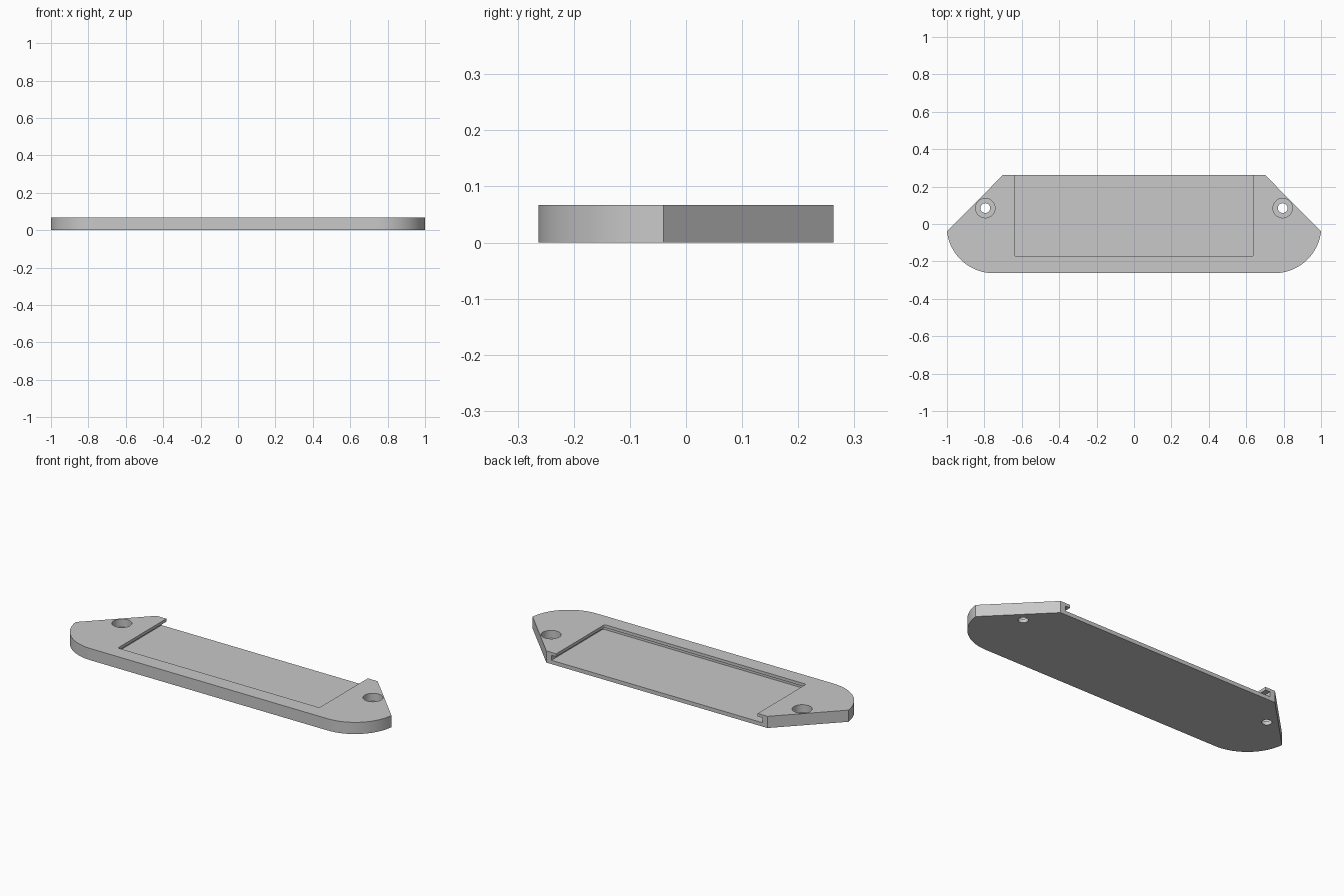
import bpy, bmesh, math

if "Cube" in bpy.data.objects:
    bpy.data.objects.remove(bpy.data.objects["Cube"], do_unlink=True)

HEIGHT, FLOOR, LIP = 0.067, 0.022, 0.05
BACK, FRONT = 0.263, -0.263

grey = bpy.data.materials.new("light grey")
grey.use_nodes = True
grey.diffuse_color = (0.58, 0.58, 0.58, 1)
grey.node_tree.nodes["Principled BSDF"].inputs["Base Color"].default_value = (0.58, 0.58, 0.58, 1)


def arc(cx, cy, r, start, end, steps):
    angles = [math.radians(start + (end - start) * i / steps) for i in range(steps + 1)]
    return [(cx + r * math.cos(a), cy + r * math.sin(a)) for a in angles]


def prism(name, outline, z0, z1):
    """Extrude a counter-clockwise outline from z0 to z1."""
    bm = bmesh.new()
    face = bm.faces.new([bm.verts.new((x, y, z0)) for x, y in outline])
    top = bmesh.ops.extrude_face_region(bm, geom=[face])["geom"]
    bmesh.ops.translate(bm, vec=(0, 0, z1 - z0),
                        verts=[v for v in top if isinstance(v, bmesh.types.BMVert)])
    bmesh.ops.recalc_face_normals(bm, faces=bm.faces)
    mesh = bpy.data.meshes.new(name)
    bm.to_mesh(mesh)
    bm.free()
    mesh.materials.append(grey)
    obj = bpy.data.objects.new(name, mesh)
    bpy.context.collection.objects.link(obj)
    return obj


def slot_outline(half, front, r):
    """Rectangle open past the back edge, with rounded front corners."""
    right = arc(half - r, front + r, r, -90, 0, 4) + [(half, BACK + 0.1)]
    return right + [(-x, y) for x, y in reversed(right)]


# Holder plate: straight back, angled shoulders, rounded front corners
r = 0.2516
end = math.degrees(math.asin((-0.04 - (FRONT + r)) / r))
half = arc(0.75, FRONT + r, r, -90, end, 24) + [(0.70, BACK)]
half = [(min(x, 1.0), y) for x, y in half]
plate = prism("holder_plate", half + [(-x, y) for x, y in reversed(half)], 0, HEIGHT)

# Slot opening and the wider groove under its lip
cutters = [
    prism("slot_cutter", slot_outline(0.638, -0.175, 0.01), FLOOR + 0.005, HEIGHT + 0.1),
    prism("groove_cutter", slot_outline(0.668, -0.205, 0.01), FLOOR, LIP),
]

# Counterbored screw holes
for side, sx in (("left", 1), ("right", -1)):
    for part, radius, z0 in (("hole", 0.026, -0.1), ("counterbore", 0.052, FLOOR)):
        circle = arc(sx * 0.795, 0.085, radius, 0, 360, 40)[:-1]
        cutters.append(prism(f"{side}_{part}_cutter", circle, z0, HEIGHT + 0.1))

# Apply the cuts, then remove the cutters
bpy.context.view_layer.objects.active = plate
plate.select_set(True)
for cutter in cutters:
    cutter.hide_render = True
    mod = plate.modifiers.new(cutter.name, "BOOLEAN")
    mod.operation = "DIFFERENCE"
    mod.solver = "EXACT"
    mod.object = cutter
    bpy.ops.object.modifier_apply(modifier=mod.name)
    bpy.data.objects.remove(cutter, do_unlink=True)

bpy.ops.object.shade_smooth_by_angle(angle=math.radians(30))
